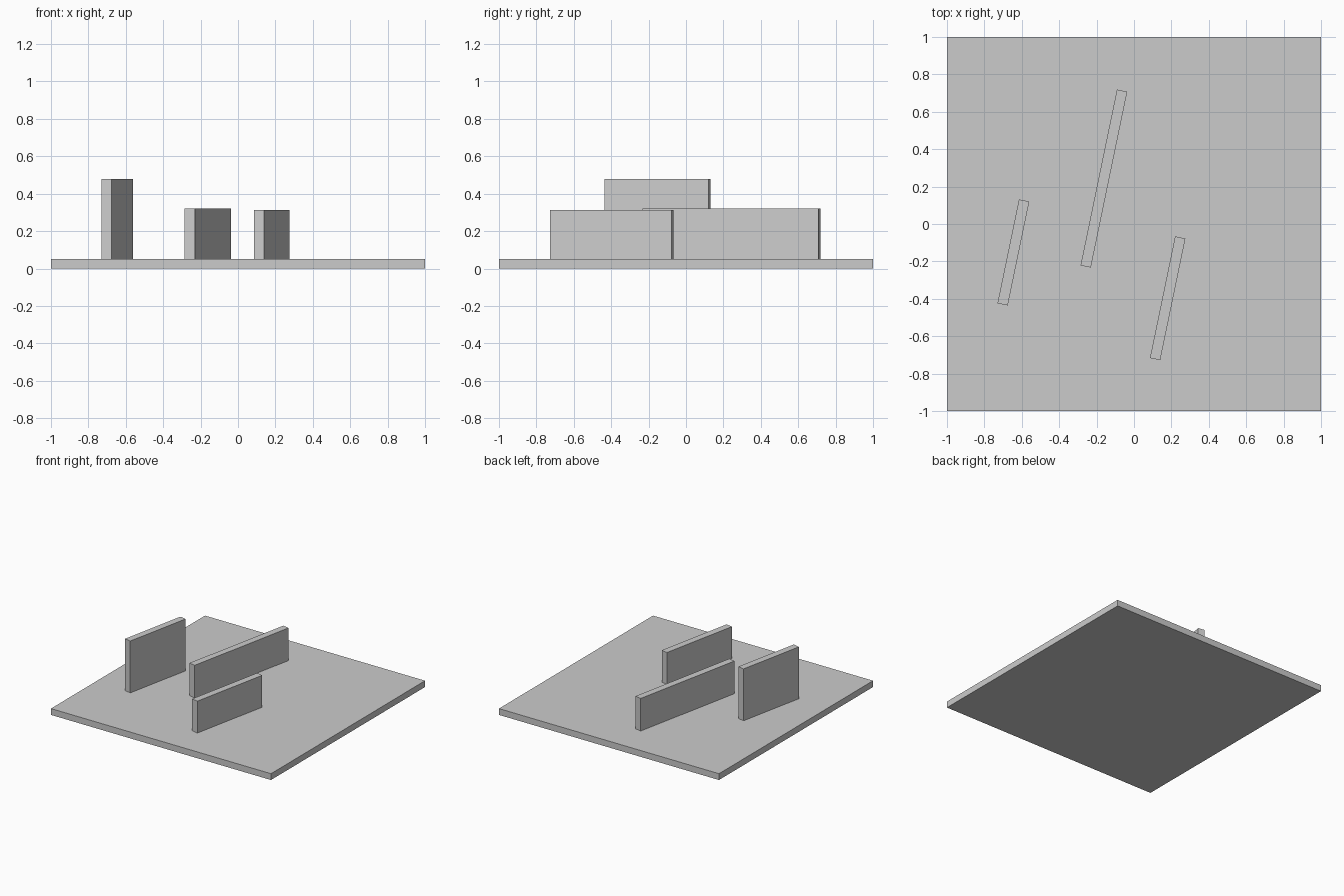
import bpy
import math

default_cube = bpy.data.objects.get("Cube")
if default_cube:
    bpy.data.objects.remove(default_cube, do_unlink=True)

# Single plain grey
grey = bpy.data.materials.new("plain_grey")
grey.use_nodes = True
colour = (0.6, 0.6, 0.6, 1)
grey.diffuse_color = colour
grey.node_tree.nodes["Principled BSDF"].inputs["Base Color"].default_value = colour

BASE_HEIGHT = 0.052
WALL_THICKNESS = 0.056
WALL_ANGLE = math.radians(-11.7)


def box(name, x, y, bottom, top, width, length, angle=0.0):
    """Box standing between two heights, turned about z."""
    bpy.ops.mesh.primitive_cube_add(size=1, location=(x, y, (bottom + top) / 2),
                                    rotation=(0, 0, angle))
    obj = bpy.context.object
    obj.name = name
    obj.scale = (width, length, top - bottom)
    bpy.ops.object.transform_apply(location=False, rotation=False, scale=True)
    obj.data.materials.append(grey)
    return obj


# Square ground slab
box("base_slab", 0, 0, 0, BASE_HEIGHT, 2, 2)

# Three parallel upright walls: name, x, y, top, length
walls = [
    ("tall_wall", -0.645, -0.152, 0.478, 0.567),
    ("long_wall", -0.161, 0.243, 0.32, 0.96),
    ("short_wall", 0.18, -0.397, 0.314, 0.664),
]
for name, x, y, top, length in walls:
    box(name, x, y, BASE_HEIGHT, top, WALL_THICKNESS, length, WALL_ANGLE)
